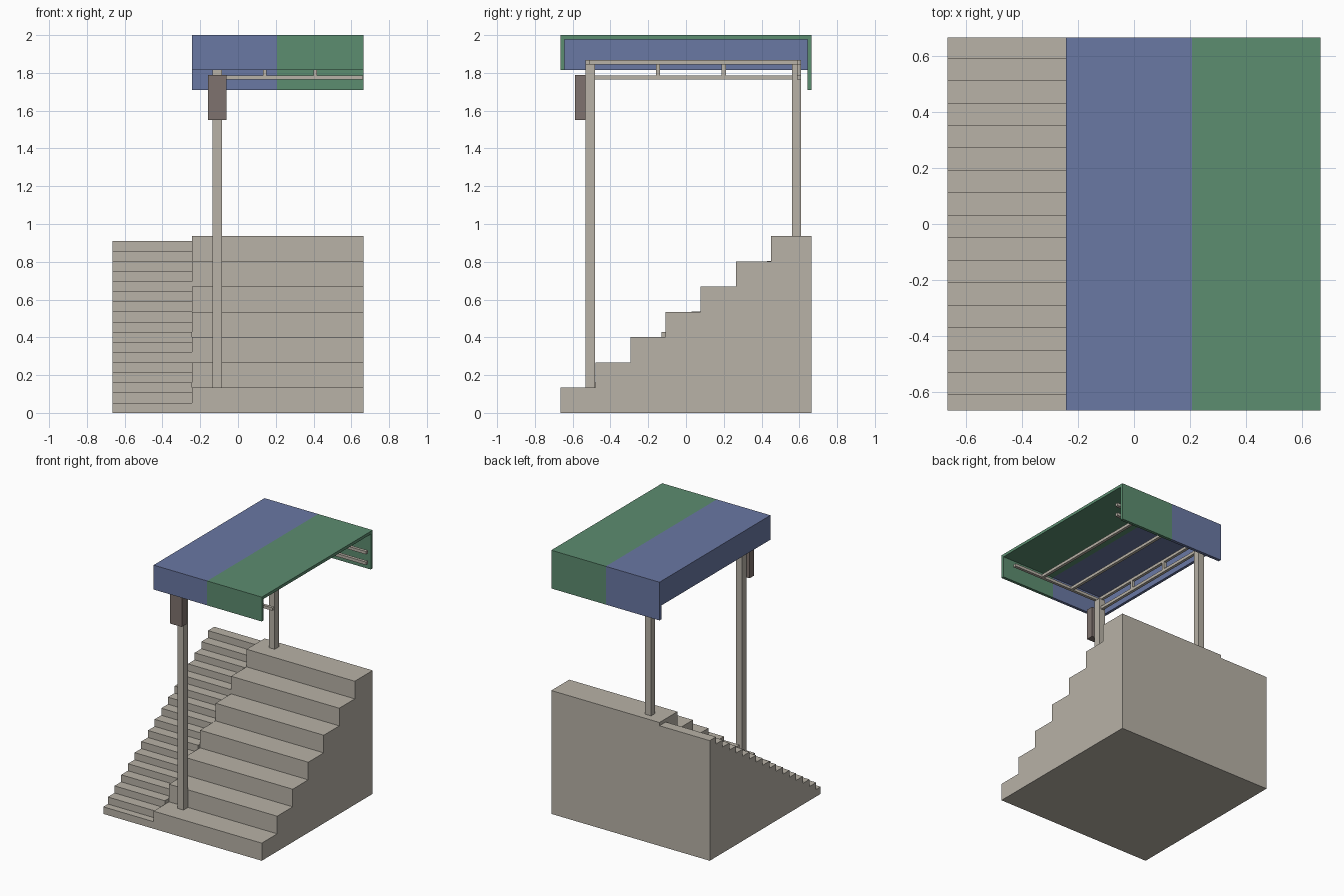
import bpy, bmesh

cube = bpy.data.objects.get("Cube")
if cube:
    bpy.data.objects.remove(cube, do_unlink=True)


def material(name, rgb):
    m = bpy.data.materials.new(name)
    m.use_nodes = True
    m.diffuse_color = (*rgb, 1)
    node = next(n for n in m.node_tree.nodes if n.type == 'BSDF_PRINCIPLED')
    node.inputs["Base Color"].default_value = (*rgb, 1)
    return m


STONE = material("warm_grey", (0.479, 0.445, 0.385))
BLUE = material("dusty_blue", (0.144, 0.188, 0.371))
GREEN = material("leaf_green", (0.107, 0.266, 0.162))
BROWN = material("grey_brown", (0.212, 0.171, 0.156))


def extrude(name, profile, xs, mats):
    """Extrude a (y, z) profile through the x stations, one material per span."""
    bm = bmesh.new()
    rings = [[bm.verts.new((x, y, z)) for y, z in profile] for x in xs]
    n = len(profile)
    for s, (a, b) in enumerate(zip(rings, rings[1:])):
        for i in range(n):
            j = (i + 1) % n
            bm.faces.new((a[i], a[j], b[j], b[i])).material_index = s
    bm.faces.new(rings[0][::-1]).material_index = 0
    bm.faces.new(rings[-1]).material_index = len(mats) - 1
    bmesh.ops.recalc_face_normals(bm, faces=bm.faces[:])
    me = bpy.data.meshes.new(name)
    bm.to_mesh(me)
    bm.free()
    for m in mats:
        me.materials.append(m)
    ob = bpy.data.objects.new(name, me)
    bpy.context.collection.objects.link(ob)
    return ob


def box(name, x, y, z, mat):
    profile = [(y[0], z[0]), (y[1], z[0]), (y[1], z[1]), (y[0], z[1])]
    return extrude(name, profile, x, [mat])


def staircase(name, x, first_edge, tread, rise, count):
    """Solid stair rising towards the back; the first riser is at the front."""
    pts = [(0.665, 0), (-0.665, 0)]
    y = -0.665
    for i in range(count):
        pts.append((y, rise * (i + 1)))
        y = first_edge + tread * i if i < count - 1 else 0.665
        pts.append((y, rise * (i + 1)))
    return extrude(name, pts, x, [STONE])


# Stairs: wide tiers and the narrow flight beside them
staircase("wide_tiers", (-0.243, 0.665), -0.48, 0.186, 0.1337, 7)
staircase("narrow_stairs", (-0.665, -0.243), -0.61, 0.08, 0.0536, 17)

# Posts
POST_X = (-0.134, -0.084)
box("front_post", POST_X, (-0.533, -0.481), (0.1337, 1.845), STONE)
box("back_post", POST_X, (0.56, 0.61), (0.9359, 1.845), STONE)

# Hanging box on the front post
box("post_box", (-0.16, -0.06), (-0.588, -0.533), (1.55, 1.79), BROWN)

# Canopy: top with front and back flaps, plus one closed end
canopy = [(-0.665, 1.815), (-0.665, 2.0), (0.665, 2.0), (0.665, 1.71),
          (0.642, 1.71), (0.642, 1.978), (-0.643, 1.978), (-0.643, 1.815)]
extrude("canopy", canopy, (-0.243, 0.207, 0.665), [BLUE, GREEN])
box("canopy_end_panel", (-0.243, -0.222), (-0.643, 0.642), (1.815, 1.978), BLUE)

# Upper frame: three long beams and two cross beams
UPPER, LOWER, GAP = (1.845, 1.867), (1.764, 1.787), (1.787, 1.845)
for i, x in enumerate((-0.11, 0.141, 0.41)):
    box(f"long_beam_{i + 1}", (x - 0.011, x + 0.011), (-0.511, 0.587), UPPER, STONE)
box("front_cross_beam", (-0.134, 0.663), (-0.533, -0.511), UPPER, STONE)
box("back_cross_beam", (-0.134, 0.663), (0.587, 0.61), UPPER, STONE)

# Lower rails between the posts and along the back
box("lower_side_rail", (-0.121, -0.099), (-0.481, 0.56), LOWER, STONE)
box("lower_back_rail", (-0.084, 0.663), (0.587, 0.61), LOWER, STONE)

# Short spacers joining upper and lower rails
for i, y in enumerate((-0.148, 0.2)):
    box(f"side_spacer_{i + 1}", (-0.121, -0.099), (y - 0.011, y + 0.011), GAP, STONE)
for i, x in enumerate((0.141, 0.41)):
    box(f"back_spacer_{i + 1}", (x - 0.009, x + 0.009), (0.587, 0.61), GAP, STONE)
